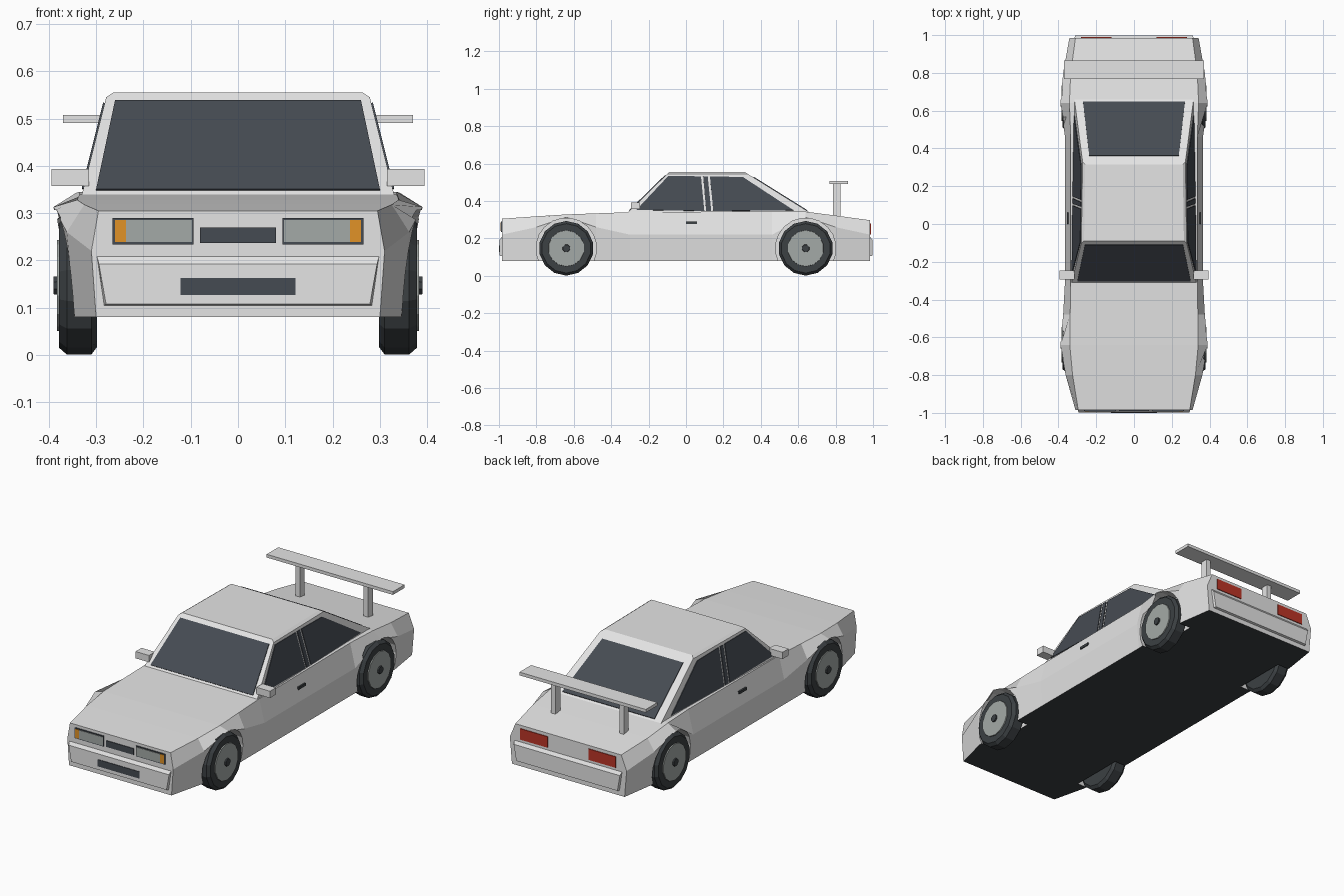
import bpy, bmesh, math
from mathutils import Vector, geometry

if "Cube" in bpy.data.objects:
    bpy.data.objects.remove(bpy.data.objects["Cube"])


def material(name, r, g, b):
    m = bpy.data.materials.new(name)
    m.use_nodes = True
    m.diffuse_color = (r, g, b, 1)
    m.node_tree.nodes["Principled BSDF"].inputs["Base Color"].default_value = (r, g, b, 1)
    return m


paint = material("white_paint", .78, .78, .78)
glass = material("dark_glass", .06, .07, .085)
rubber = material("black_rubber", .045, .052, .057)
metal = material("wheel_grey", .37, .4, .385)
amber = material("amber", .75, .29, .02)
red = material("lamp_red", .5, .035, .02)


def loft(name, rings, *mats):
    """Skin equal-sized rings of points and cap both ends."""
    bm = bmesh.new()
    loops = [[bm.verts.new(p) for p in ring] for ring in rings]
    n = len(loops[0])
    for a, b in zip(loops, loops[1:]):
        for i in range(n):
            j = (i + 1) % n
            bm.faces.new((a[i], a[j], b[j], b[i]))
    bm.faces.new(loops[0])
    bm.faces.new(loops[-1])
    bmesh.ops.recalc_face_normals(bm, faces=bm.faces)
    mesh = bpy.data.meshes.new(name)
    bm.to_mesh(mesh)
    bm.free()
    for m in mats:
        mesh.materials.append(m)
    obj = bpy.data.objects.new(name, mesh)
    bpy.context.collection.objects.link(obj)
    return obj


def box(name, x0, x1, y0, y1, z0, z1, mat):
    return loft(name, [[(x0, y0, z), (x1, y0, z), (x1, y1, z), (x0, y1, z)] for z in (z0, z1)], mat)


def plate(name, pts, mat, thick=.004):
    """Thin panel raised outward from the surface it lies on."""
    pts = [Vector(p) for p in pts]
    n = geometry.normal(pts)
    if n.dot(sum(pts, Vector()) / len(pts) - Vector((0, .1, .3))) < 0:
        n = -n
    return loft(name, [[p - n * .002 for p in pts], [p + n * thick for p in pts]], mat)


def panel(name, x0, x1, z0, z1, y, mat, thick=.004):
    return plate(name, [(x0, y, z0), (x1, y, z0), (x1, y, z1), (x0, y, z1)], mat, thick)


def turned(name, profile, y, z, side, mat, sides=14):
    """Rings of (x, radius) around a sideways axis."""
    turn = [math.tau * (i + .5) / sides for i in range(sides)]
    return loft(name, [[(side * x, y + r * math.cos(a), z + r * math.sin(a)) for a in turn]
                       for x, r in profile], mat)


# Body: sections of y, sill x, waist x, waist z, top x, top z
sections = [
    (-.985, .30, .31, .22, .295, .305),
    (-.80, .345, .362, .26, .325, .318),
    (-.64, .362, .39, .313, .34, .328),
    (-.48, .355, .375, .26, .338, .334),
    (-.30, .355, .365, .22, .335, .34),
    (.46, .355, .365, .22, .335, .345),
    (.64, .362, .39, .313, .342, .343),
    (.80, .358, .375, .26, .335, .322),
    (.985, .33, .342, .22, .31, .297),
]
rings = []
for y, sill, waist, wz, top, tz in sections:
    half = [(sill, .08), (waist, wz), (top, tz)]
    rings.append([(x, y, z) for x, z in half] + [(-x, y, z) for x, z in reversed(half)])
body = loft("body", rings, paint, rubber)
for f in body.data.polygons:
    f.material_index = 1 if f.normal.z < -.9 else 0

# Wheel arches cut from the body, then wheels
wheel_z, axle = .147, .64
for y in (-axle, axle):
    for s in (-1, 1):
        cutter = turned("arch_cutter", [(.29, .162), (.5, .162)], y, wheel_z, s, paint, 20)
        cutter.hide_render = True
        mod = body.modifiers.new("arch", "BOOLEAN")
        mod.operation, mod.solver, mod.object = "DIFFERENCE", "EXACT", cutter
        bpy.context.view_layer.objects.active = body
        bpy.ops.object.modifier_apply(modifier=mod.name)
        bpy.data.objects.remove(cutter)
        where = ("front" if y < 0 else "rear") + ("_left" if s > 0 else "_right")
        turned(where + "_tyre", [(.298, .13), (.31, .146), (.362, .146), (.378, .132)],
               y, wheel_z, s, rubber)
        turned(where + "_rim", [(.36, .1), (.383, .096)], y, wheel_z, s, metal)
        turned(where + "_hub", [(.37, .022), (.39, .02)], y, wheel_z, s, rubber, 8)


# Cabin
def side_x(y, z):
    return .33 - .235 * (z - .34) - .015 * (y + .31)


def screen_y(z):
    return -.32 + (z - .33) * .22 / .215


def hatch_y(z):
    return .675 - (z - .33) * .345 / .215


def cabin_ring(z, inset=0):
    ends = [(screen_y(z), 1), (hatch_y(z), 1), (hatch_y(z), -1), (screen_y(z), -1)]
    return [(s * (side_x(y, z) - inset), y, z) for y, s in ends]


loft("cabin", [cabin_ring(.33), cabin_ring(.545), cabin_ring(.555, .012)], paint)

# Windows
for name, y_of, low, high in (("windscreen", screen_y, (.30, .348), (.26, .536)),
                              ("rear_window", hatch_y, (.27, .347), (.237, .526))):
    plate(name, [(s * x, y_of(z), z) for s, (x, z) in
                 ((-1, low), (1, low), (1, high), (-1, high))], glass)
side_windows = {
    "front_window": [(-.265, .352), (-.095, .533), (.08, .531), (.098, .346)],
    "pillar_glass": [(.108, .346), (.092, .531), (.116, .531), (.135, .346)],
    "quarter_window": [(.146, .346), (.128, .531), (.305, .527), (.575, .35)],
}
for s, label in ((1, "left_"), (-1, "right_")):
    for name, outline in side_windows.items():
        plate(label + name, [(s * side_x(y, z), y, z) for y, z in outline], glass)

    # Mirrors, handles and wing posts
    xs = sorted((s * .315, s * .394))
    box(label + "mirror", *xs, -.295, -.245, .357, .393, paint)
    xs = sorted((s * .335, s * .356))
    box(label + "door_handle", *xs, 0, .06, .277, .291, rubber)
    xs = sorted((s * .187, s * .213))
    box(label + "wing_post", *xs, .785, .825, .3, .496, paint)

    # Lamps
    nose, tail = -.985, .985
    xs = sorted((s * .094, s * .265))
    panel(label + "headlight_frame", *xs, .234, .29, nose, glass)
    xs = sorted((s * .097, s * .237))
    panel(label + "headlight", *xs, .239, .285, nose, metal, .007)
    xs = sorted((s * .237, s * .26))
    panel(label + "indicator", *xs, .239, .285, nose, amber, .007)
    xs = sorted((s * .12, s * .28))
    panel(label + "tail_lamp", *xs, .222, .28, tail, red)

box("wing", -.37, .37, .768, .865, .491, .508, paint)

# Bumpers
for name, d, w in (("front_bumper", -1, .298), ("rear_bumper", 1, .315)):
    loft(name, [[(-a, d * y, hi), (a, d * y, hi), (a - .015, d * y, lo), (-a + .015, d * y, lo)]
                for a, y, hi, lo in ((w + .004, .97, .21, .105), (w, .985, .208, .105),
                                     (w - .004, .997, .192, .108))], paint)
panel("grille", -.08, .08, .237, .27, nose, glass)
panel("lower_vent", -.122, .122, .127, .163, -.997, glass, .003)
